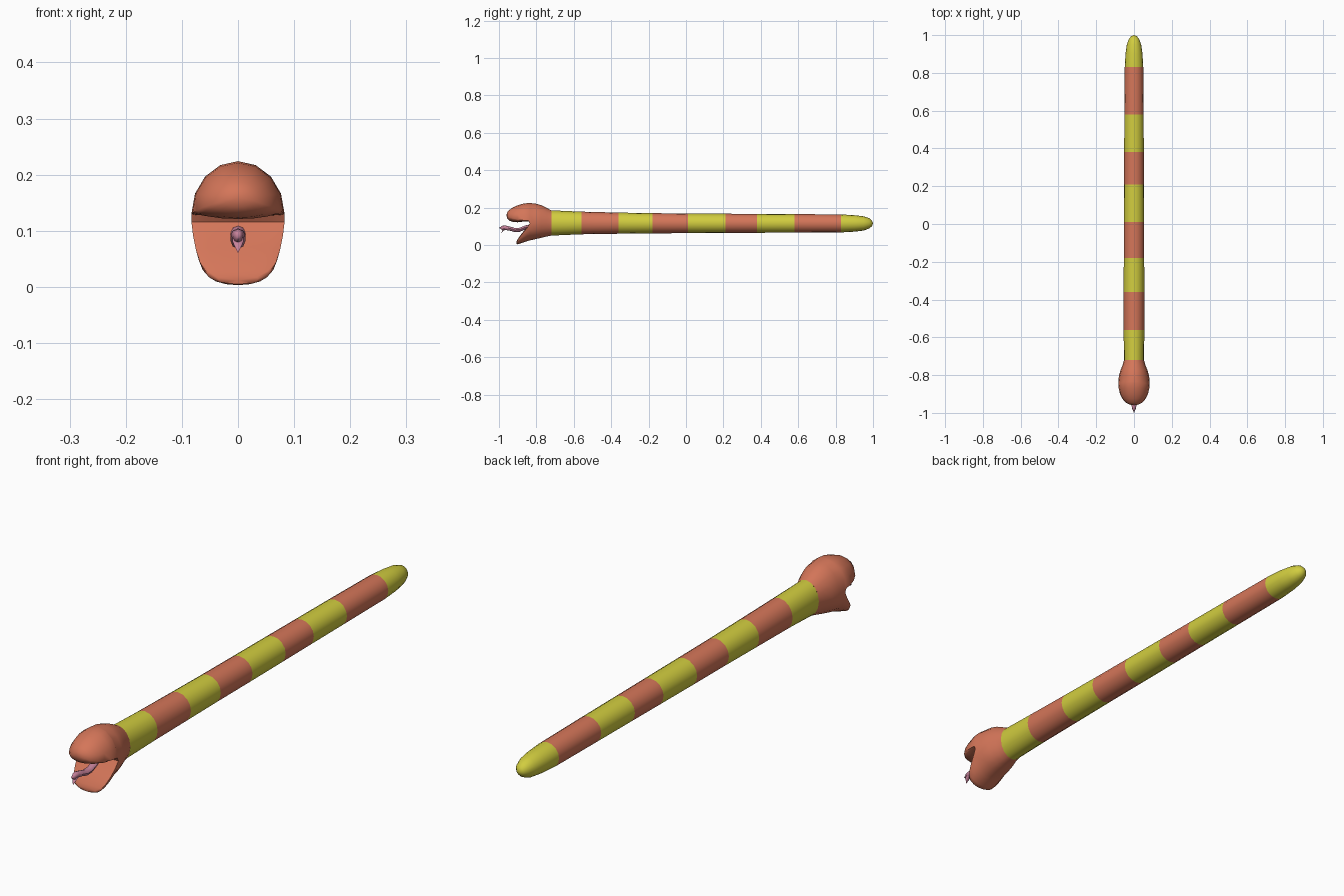
import bpy, bmesh, math

N = 16  # sides of every cross-section


def material(name, rgb):
    m = bpy.data.materials.new(name)
    m.diffuse_color = (*rgb, 1)
    return m


clay = material("clay orange", (0.66, 0.18, 0.10))
yellow = material("mustard yellow", (0.64, 0.61, 0.05))
pink = material("tongue pink", (0.56, 0.22, 0.32))


def ring(bm, y, w, top, mid, bottom, n=N):
    """Oval section with separate upper and lower heights."""
    verts = []
    for i in range(n):
        a = 2 * math.pi * i / n
        s = math.sin(a)
        z = mid + s * ((top - mid) if s > 0 else (mid - bottom))
        verts.append(bm.verts.new((w * math.cos(a), y, z)))
    return verts


def bridge(bm, a, b):
    n = len(a)
    return [bm.faces.new((a[i], a[(i + 1) % n], b[(i + 1) % n], b[i]))
            for i in range(n)]


def cap(bm, loop, tip):
    v = bm.verts.new(tip)
    n = len(loop)
    return [bm.faces.new((loop[i], loop[(i + 1) % n], v)) for i in range(n)]


def loft(bm, start, sections, tip):
    for s in sections:
        nxt = ring(bm, *s, n=len(start))
        bridge(bm, start, nxt)
        start = nxt
    cap(bm, start, tip)


def finish(bm, name, mats, angle=50):
    bmesh.ops.recalc_face_normals(bm, faces=bm.faces)
    me = bpy.data.meshes.new(name)
    bm.to_mesh(me)
    bm.free()
    ob = bpy.data.objects.new(name, me)
    bpy.context.collection.objects.link(ob)
    for m in mats:
        me.materials.append(m)
    bpy.ops.object.select_all(action='DESELECT')
    ob.select_set(True)
    bpy.context.view_layer.objects.active = ob
    bpy.ops.object.shade_smooth_by_angle(angle=math.radians(angle))
    return ob


# Banded body, tapering to a rounded tail
bands = [-0.72, -0.56, -0.36, -0.18, 0.01, 0.21, 0.38, 0.58, 0.83]
body_rings = [  # y, half width, top, bottom
    (-0.72, 0.053, 0.185, 0.050), (-0.56, 0.055, 0.178, 0.057),
    (-0.36, 0.055, 0.173, 0.060), (-0.18, 0.054, 0.170, 0.062),
    (0.01, 0.054, 0.168, 0.063), (0.21, 0.053, 0.167, 0.064),
    (0.38, 0.052, 0.166, 0.065), (0.58, 0.051, 0.165, 0.066),
    (0.83, 0.049, 0.163, 0.067), (0.90, 0.045, 0.159, 0.071),
    (0.95, 0.038, 0.153, 0.077), (0.98, 0.027, 0.143, 0.088),
    (0.994, 0.015, 0.130, 0.100)]
bm = bmesh.new()
prev = None
for y, w, top, bottom in body_rings:
    cur = ring(bm, y, w, top, (top + bottom) / 2, bottom)
    if prev:
        bridge(bm, prev, cur)
    prev = cur
cap(bm, prev, (0, 1.0, 0.115))
for f in bm.faces:
    y = f.calc_center_median().y
    f.material_index = (sum(y > b for b in bands) + 1) % 2
finish(bm, "body", [yellow, clay])

# Head: back of skull, splitting into upper and lower jaw at the mouth corner
bm = bmesh.new()
prev = None
for s in [(-0.72, 0.053, 0.185, 0.118, 0.050),
          (-0.745, 0.060, 0.198, 0.119, 0.045),
          (-0.775, 0.072, 0.213, 0.119, 0.038),
          (-0.805, 0.080, 0.221, 0.118, 0.031),
          (-0.835, 0.083, 0.224, 0.116, 0.024)]:
    cur = ring(bm, *s)
    if prev:
        bridge(bm, prev, cur)
    prev = cur
half = N // 2
hinge = [bm.verts.new((v.co.x, -0.835, 0.116)) for v in prev[half + 1:]]
upper_start = prev[:half + 1] + hinge
lower_start = [prev[0]] + hinge[::-1] + prev[half:]

# Upper jaw
loft(bm, upper_start, [(-0.842, 0.083, 0.224, 0.130, 0.126),
                       (-0.870, 0.081, 0.221, 0.132, 0.125),
                       (-0.900, 0.074, 0.212, 0.136, 0.121),
                       (-0.925, 0.062, 0.201, 0.142, 0.123),
                       (-0.945, 0.044, 0.187, 0.148, 0.130),
                       (-0.956, 0.024, 0.174, 0.155, 0.142)],
     (0, -0.96, 0.159))
# Lower jaw, a flat sloping scoop
loft(bm, lower_start, [(-0.850, 0.080, 0.095, 0.091, 0.020),
                       (-0.870, 0.075, 0.071, 0.066, 0.013),
                       (-0.888, 0.068, 0.049, 0.044, 0.007),
                       (-0.900, 0.056, 0.030, 0.026, 0.003),
                       (-0.905, 0.036, 0.020, 0.015, 0.005)],
     (0, -0.906, 0.012))
finish(bm, "head", [clay])

# Wavy tongue
bm = bmesh.new()
start = ring(bm, -0.825, 0.012, 0.112, 0.104, 0.094, n=8)
loft(bm, start, [(-0.860, 0.013, 0.104, 0.094, 0.082),
                 (-0.890, 0.013, 0.092, 0.082, 0.070),
                 (-0.915, 0.013, 0.091, 0.081, 0.068),
                 (-0.940, 0.013, 0.098, 0.088, 0.076),
                 (-0.965, 0.012, 0.104, 0.094, 0.080),
                 (-0.980, 0.009, 0.103, 0.092, 0.078)],
     (0, -1.0, 0.092))
# Drooping tongue tip
start = ring(bm, -0.965, 0.010, 0.096, 0.089, 0.082, n=8)
loft(bm, start, [(-0.979, 0.010, 0.088, 0.081, 0.074)], (0, -0.988, 0.060))
finish(bm, "tongue", [pink])
